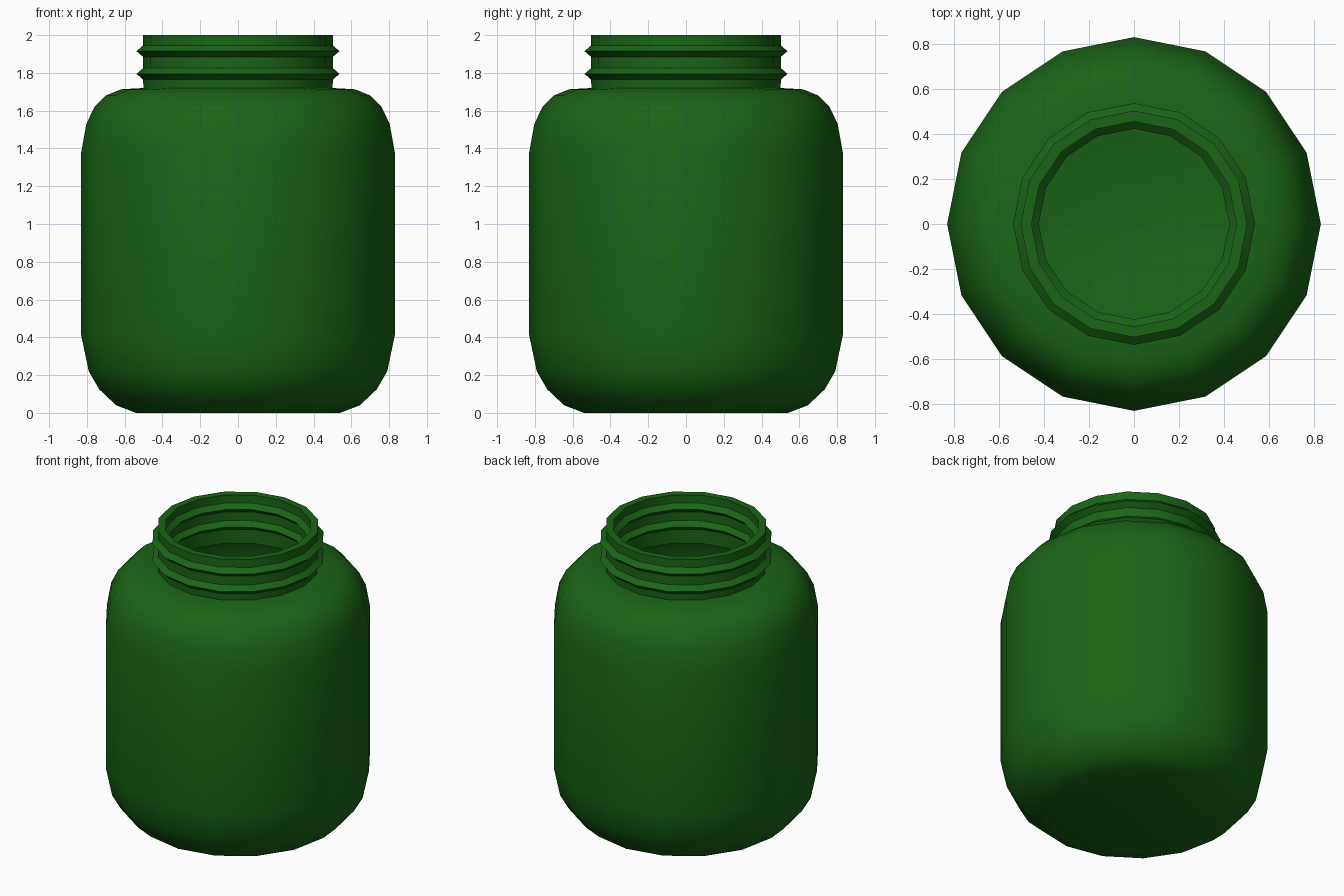
import bpy, bmesh, math

if "Cube" in bpy.data.objects:
    bpy.data.objects.remove(bpy.data.objects["Cube"])

SIDES = 16

# outer wall, from base centre up to the rim (radius, height)
body = [(0, 0), (0.54, 0), (0.645, 0.04), (0.735, 0.125), (0.79, 0.22), (0.83, 0.41),
        (0.83, 1.38), (0.803, 1.53), (0.76, 1.62), (0.70, 1.68), (0.62, 1.713), (0.50, 1.72)]


# neck wall with two V-shaped thread ridges; the ridge depth is signed
def neck(r, depth):
    pts = []
    for z in (1.795, 1.915):
        pts += [(r, z - 0.03), (r + depth, z), (r, z + 0.03)]
    return pts + [(r, 2.0)]


# inner wall, from the rim down to the floor
inner = [(0.455, 1.67), (0.60, 1.663), (0.67, 1.635), (0.72, 1.585), (0.755, 1.51),
         (0.78, 1.37), (0.78, 0.42), (0.742, 0.24), (0.695, 0.16), (0.62, 0.085),
         (0.53, 0.05), (0, 0.05)]
profile = body + neck(0.503, 0.034) + neck(0.455, -0.032)[::-1] + inner


def lathe(name, pts):
    bm = bmesh.new()
    rings = []
    for r, z in pts:
        n = SIDES if r > 0 else 1
        rings.append([bm.verts.new((r * math.cos(math.tau * i / SIDES),
                                    r * math.sin(math.tau * i / SIDES), z)) for i in range(n)])
    for a, b in zip(rings, rings[1:]):
        for i in range(SIDES):
            j = (i + 1) % SIDES
            quad = [a[i % len(a)], a[j % len(a)], b[j % len(b)], b[i % len(b)]]
            bm.faces.new(list(dict.fromkeys(quad)))
    bmesh.ops.recalc_face_normals(bm, faces=bm.faces)
    mesh = bpy.data.meshes.new(name)
    bm.to_mesh(mesh)
    bm.free()
    obj = bpy.data.objects.new(name, mesh)
    bpy.context.collection.objects.link(obj)
    return obj


# hollow green jar with threaded neck
jar = lathe("jar", profile)
mat = bpy.data.materials.new("green")
mat.diffuse_color = (0.01, 0.13, 0.008, 1)
mat.use_nodes = True
mat.node_tree.nodes["Principled BSDF"].inputs["Base Color"].default_value = mat.diffuse_color
jar.data.materials.append(mat)
bpy.context.view_layer.objects.active = jar
jar.select_set(True)
bpy.ops.object.shade_smooth_by_angle(angle=math.radians(32))
